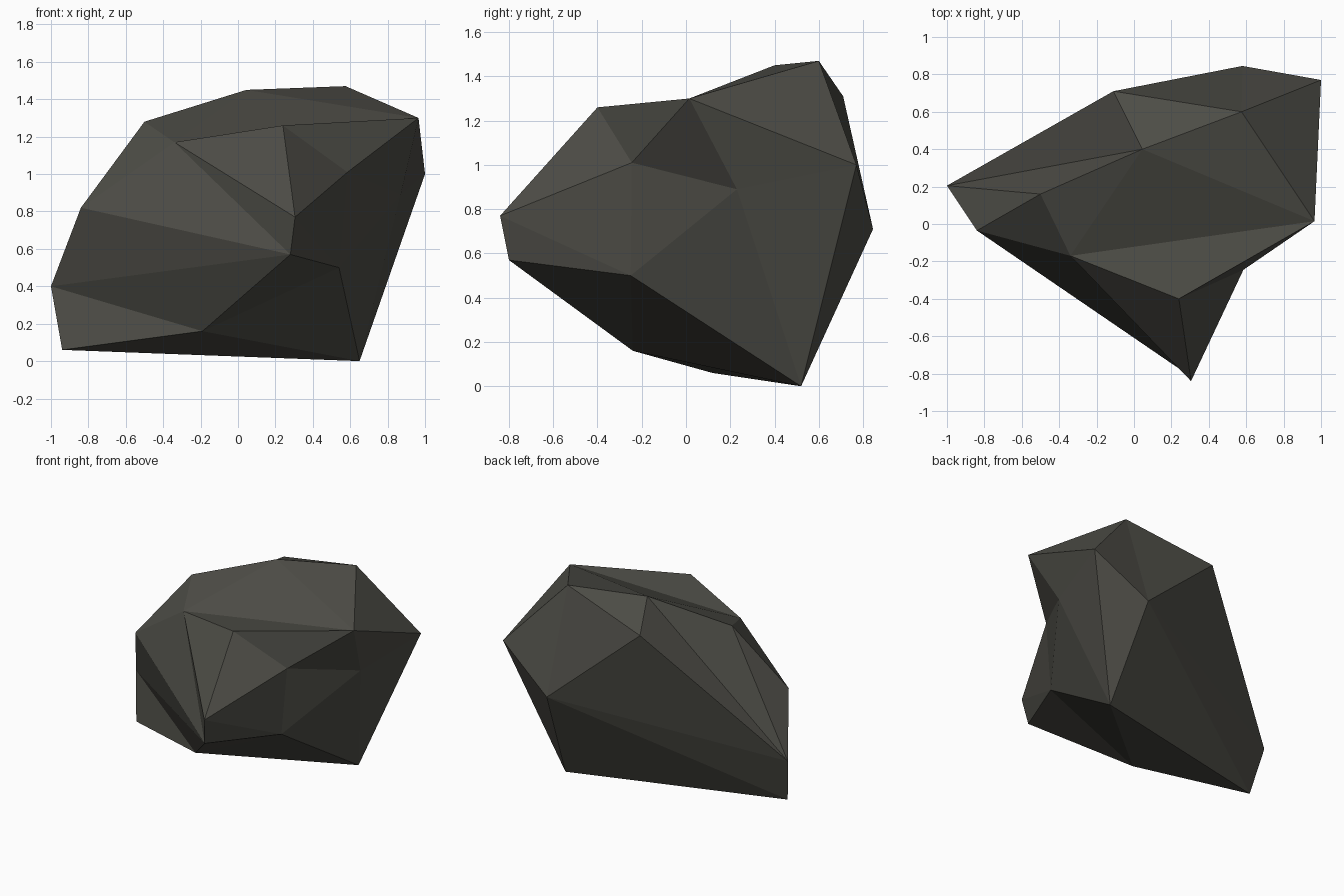
import bpy
import bmesh

cube = bpy.data.objects.get("Cube")
if cube:
    bpy.data.objects.remove(cube, do_unlink=True)

# Stone colour
stone = bpy.data.materials.new("dark_olive_stone")
stone.use_nodes = True
colour = (0.075, 0.074, 0.062, 1)
stone.diffuse_color = colour
bsdf = stone.node_tree.nodes["Principled BSDF"]
bsdf.inputs["Base Color"].default_value = colour
bsdf.inputs["Roughness"].default_value = 0.9

bm = bmesh.new()


def corner(x, y, z):
    return bm.verts.new((x, y, z))


def fan(hub, *rim, closed=True):
    """Triangles from one corner to each neighbouring pair on its rim."""
    ends = rim[1:] + rim[:1] if closed else rim[1:]
    for start, end in zip(rim, ends):
        bm.faces.new((hub, start, end))


# Corners of the underside
base = corner(0.65, 0.52, 0)
foot = corner(-0.94, 0.12, 0.06)
keel = corner(-0.19, -0.24, 0.16)

# Corners around the middle
tail = corner(-1, 0.205, 0.4)
shoulder = corner(-0.84, -0.035, 0.82)
chin = corner(0.28, -0.8, 0.57)
nose = corner(0.305, -0.84, 0.77)
lower_notch = corner(0.54, -0.25, 0.5)
upper_notch = corner(0.585, -0.245, 1.01)
hollow = corner(0.87, 0.23, 0.89)
side = corner(1, 0.77, 1)
back = corner(0.58, 0.845, 0.71)

# Corners of the top
peak = corner(0.575, 0.6, 1.47)
ridge = corner(0.045, 0.4, 1.45)
ridge_end = corner(-0.5, 0.16, 1.28)
ridge_back = corner(-0.11, 0.71, 1.31)
slope = corner(-0.34, -0.17, 1.17)
brow = corner(0.24, -0.4, 1.26)
horn = corner(0.965, 0.015, 1.3)

# Facets fanned around the main corners
fan(tail, ridge, ridge_back, back, foot, keel, chin, shoulder, ridge_end)
fan(hollow, horn, side, base, lower_notch, upper_notch)
fan(slope, shoulder, chin, nose, brow, horn, ridge, ridge_end)
fan(peak, horn, side, back, ridge_back, ridge)
fan(base, side, back, foot, keel, lower_notch, closed=False)
fan(nose, chin, lower_notch, upper_notch, brow, closed=False)
fan(brow, upper_notch, horn, closed=False)
fan(chin, keel, lower_notch, closed=False)
bmesh.ops.recalc_face_normals(bm, faces=bm.faces)

# Flat-shaded boulder
mesh = bpy.data.meshes.new("boulder")
bm.to_mesh(mesh)
bm.free()
mesh.materials.append(stone)
boulder = bpy.data.objects.new("boulder", mesh)
bpy.context.collection.objects.link(boulder)
